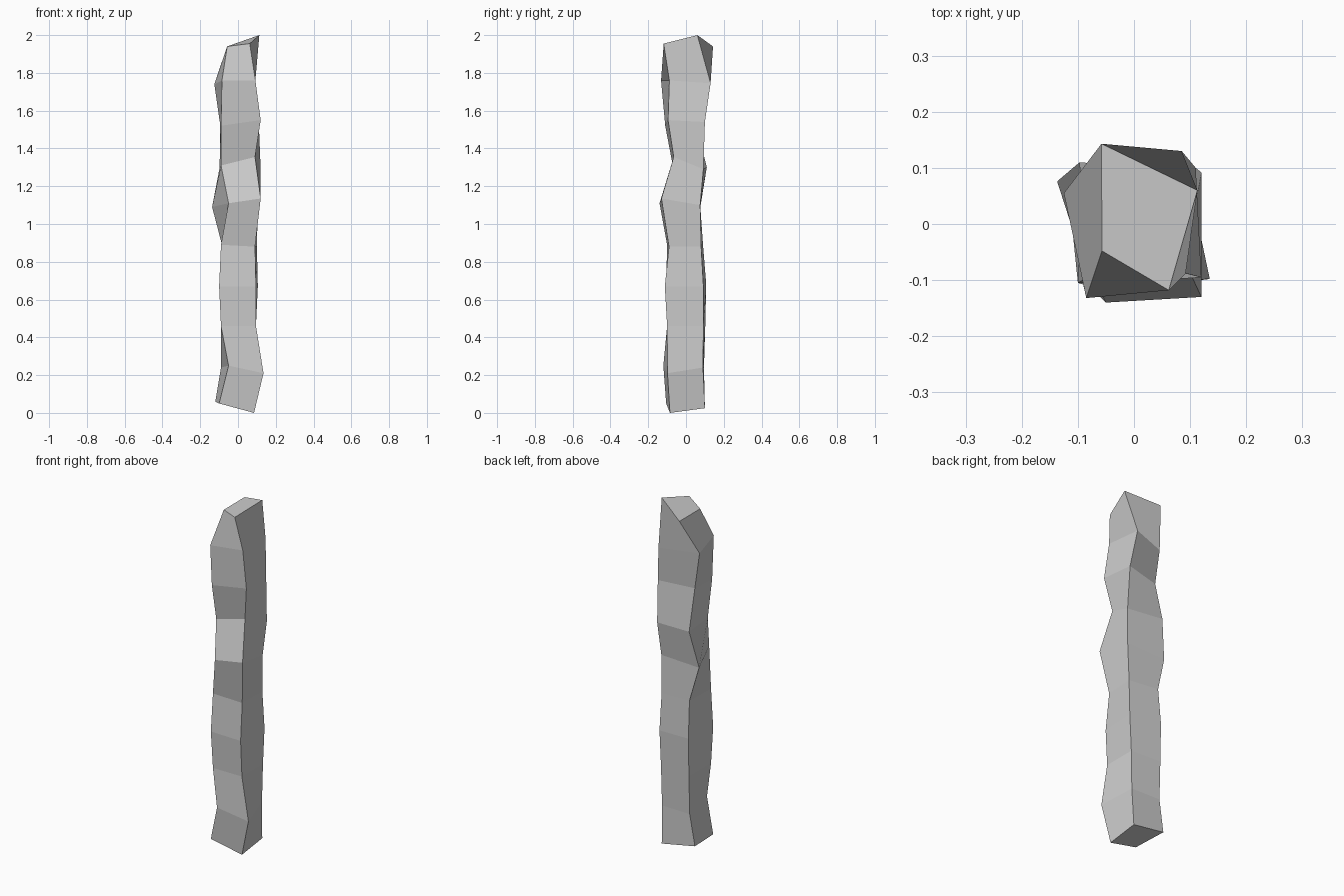
import bpy, bmesh

# Four rough-hewn corner edges of the post, each a path from bottom to top
front_left = [(-.10, -.105, .05), (-.05, -.12, .25), (-.09, -.10, .46), (-.10, -.105, .67), (-.09, -.10, .89),
              (-.05, -.14, 1.11), (-.09, -.07, 1.31), (-.09, -.11, 1.52), (-.085, -.132, 1.76), (-.057, -.048, 1.94)]
front_right = [(.085, -.085, 0), (.135, -.098, .21), (.095, -.10, .46), (.095, -.112, .67), (.09, -.09, .88),
               (.12, -.13, 1.135), (.09, -.065, 1.355), (.12, -.095, 1.55), (.092, -.088, 1.76), (.062, -.118, 1.955)]
back_right = [(.085, .10, .025), (.09, .09, .24), (.095, .092, .46), (.105, .092, .67), (.10, .08, .88),
              (.105, .075, 1.10), (.12, .092, 1.29), (.11, .10, 1.54), (.085, .13, 1.745), (.113, .06, 2.0)]
back_left = [(-.12, .09, .06), (-.09, .095, .24), (-.09, .102, .46), (-.09, .107, .68), (-.085, .09, .89),
             (-.137, .076, 1.09), (-.097, .11, 1.30), (-.095, .055, 1.53), (-.125, .055, 1.74), (-.058, .143, 1.94)]

# Loft the four edges into a closed post
bm = bmesh.new()
rings = [[bm.verts.new(p) for p in ring]
         for ring in zip(front_left, front_right, back_right, back_left)]
for low, high in zip(rings, rings[1:]):
    for i in range(4):
        j = (i + 1) % 4
        bm.faces.new((low[i], low[j], high[j], high[i]))
bm.faces.new(rings[0][::-1])
bm.faces.new(rings[-1])
bmesh.ops.recalc_face_normals(bm, faces=bm.faces[:])

mesh = bpy.data.meshes.new("wooden_post")
bm.to_mesh(mesh)
bm.free()
post = bpy.data.objects.new("wooden_post", mesh)
bpy.context.collection.objects.link(post)
